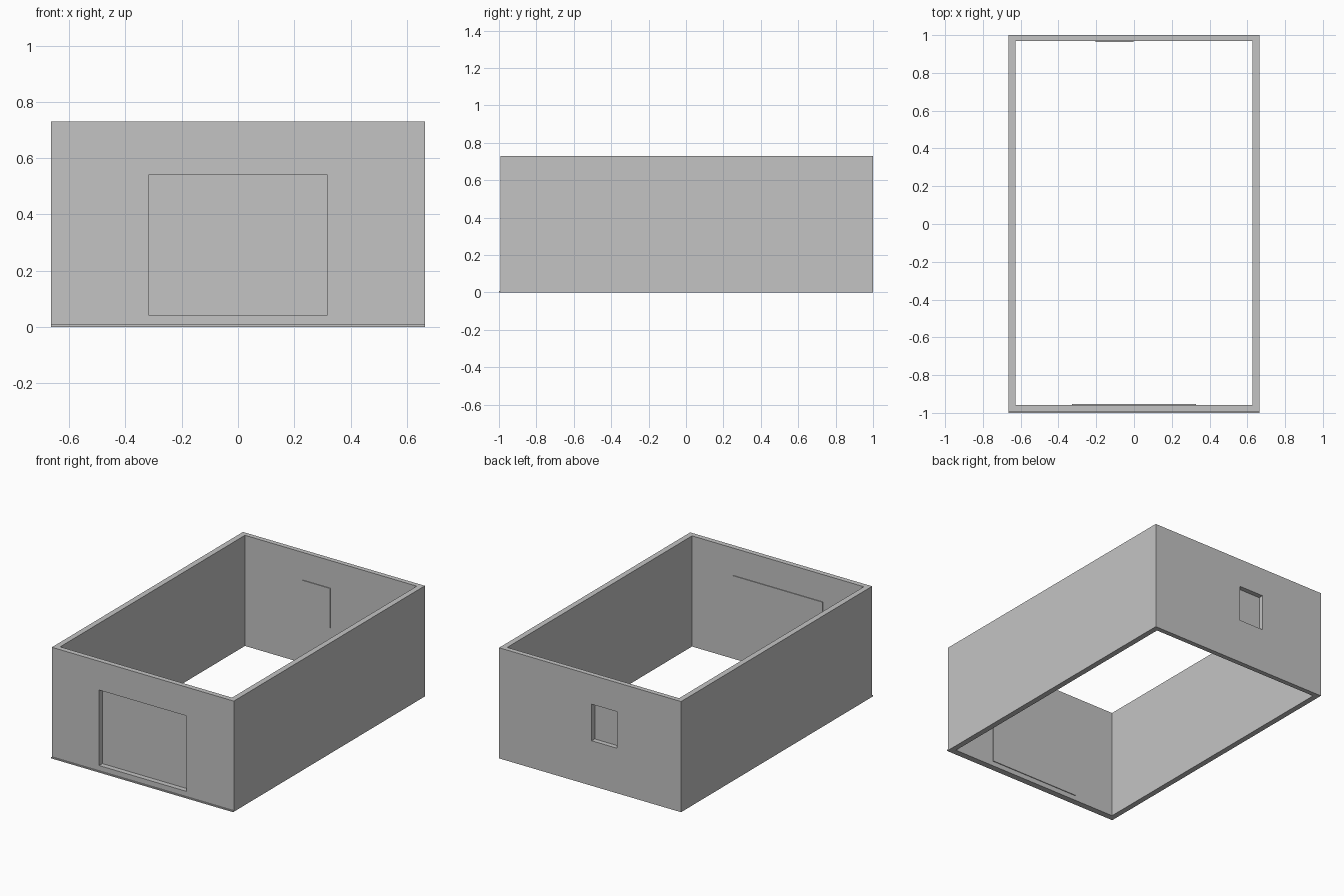
import bpy

cube = bpy.data.objects.get("Cube")
if cube:
    bpy.data.objects.remove(cube, do_unlink=True)

# One plain grey for everything
GREY = (0.55, 0.55, 0.55, 1)
grey = bpy.data.materials.new("plain_grey")
grey.use_nodes = True
grey.diffuse_color = GREY
grey.node_tree.nodes["Principled BSDF"].inputs["Base Color"].default_value = GREY


def box(name, x, y, z):
    """Box spanning the (low, high) pairs given for each axis."""
    spans = (x, y, z)
    bpy.ops.mesh.primitive_cube_add(size=1)
    obj = bpy.context.object
    obj.name = name
    for v in obj.data.vertices:
        v.co = [hi if c > 0 else lo for c, (lo, hi) in zip(v.co, spans)]
    obj.data.materials.append(grey)
    return obj


def cut(obj, cutter):
    """Subtract the cutter and discard it."""
    cutter.hide_render = True
    mod = obj.modifiers.new("cut", "BOOLEAN")
    mod.operation = "DIFFERENCE"
    mod.solver = "EXACT"
    mod.object = cutter
    bpy.context.view_layer.objects.active = obj
    bpy.ops.object.modifier_apply(modifier=mod.name)
    bpy.data.objects.remove(cutter, do_unlink=True)


HALF_W, HEIGHT = 0.664, 0.73
FRONT, FRONT_IN = -0.992, -0.958
BACK, BACK_IN = 1.0, 0.968
INNER = 0.627
LAP, PANEL = 0.01, 0.005

# Four walls, open at top and bottom
walls = box("walls", (-HALF_W, HALF_W), (FRONT, BACK), (0, HEIGHT))
cut(walls, box("room_cutter", (-INNER, INNER), (FRONT_IN, BACK_IN), (-1, 2)))

# Openings, each closed by a thin panel lapping the inside of the wall
openings = (
    ("garage_door", (-0.319, 0.319), (0.042, 0.54), FRONT_IN, 1),
    ("back_window", (-0.195, -0.012), (0.297, 0.538), BACK_IN, -1),
)
for name, x, z, inner_y, inward in openings:
    deep = sorted((inner_y + inward * 0.1, inner_y - inward * 0.1))
    cut(walls, box(name + "_cutter", x, deep, z))
    box(name + "_panel", (x[0] - LAP, x[1] + LAP),
        sorted((inner_y, inner_y + inward * PANEL)),
        (z[0] - LAP, z[1] + LAP))

# Low lip along the foot of the front wall
box("front_lip", (-HALF_W, HALF_W), (-1, FRONT), (0, 0.008))
